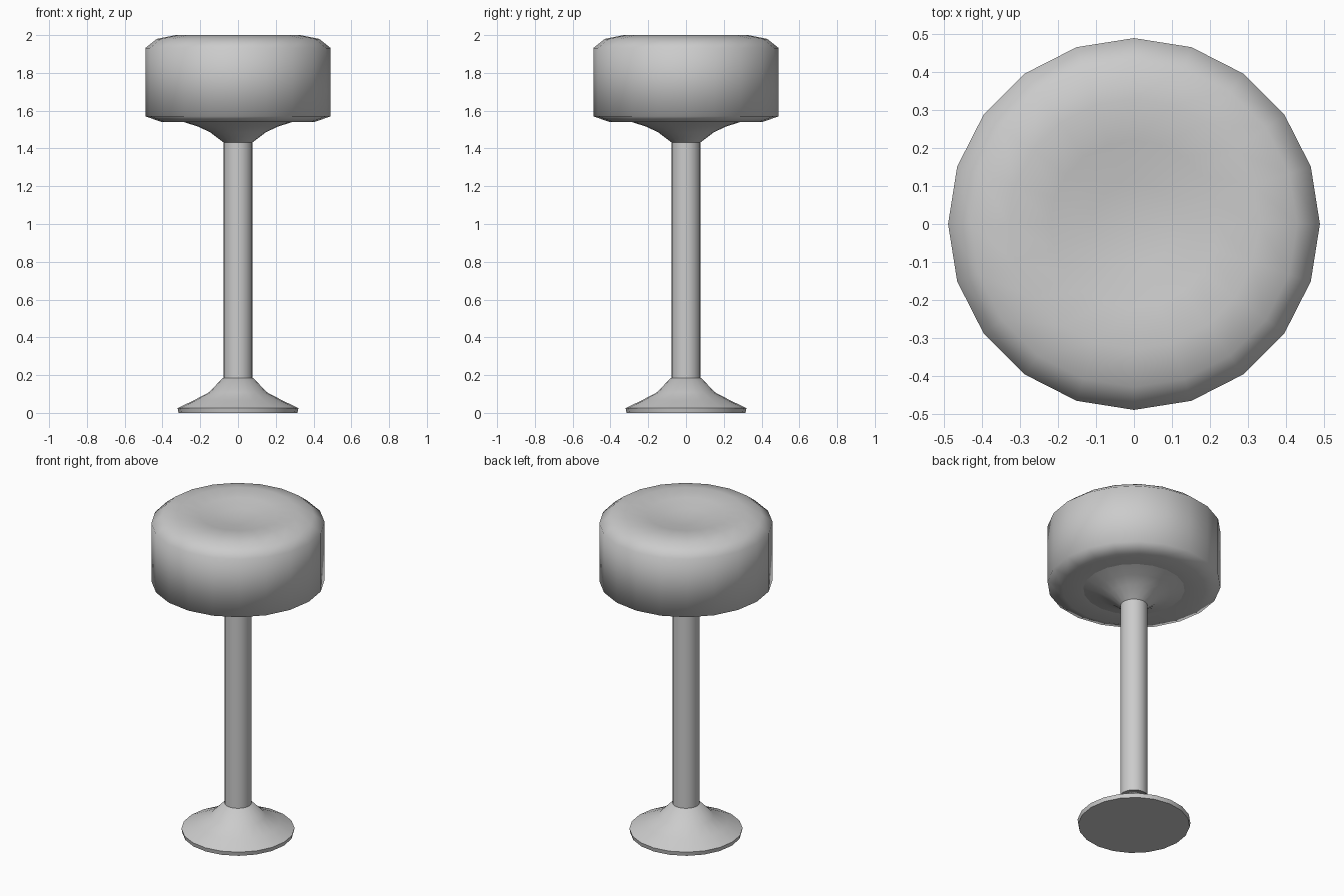
import bpy, bmesh
from math import cos, sin, tau, radians

if "Cube" in bpy.data.objects:
    bpy.data.objects.remove(bpy.data.objects["Cube"])

SIDES = 20


def lathe(name, profile, angle=50):
    """Revolve (radius, z) points around z; radius 0 makes a pole."""
    bm = bmesh.new()
    rings = []
    for r, z in profile:
        if r == 0:
            rings.append([bm.verts.new((0, 0, z))] * SIDES)
        else:
            rings.append([bm.verts.new((r * cos(tau * i / SIDES), r * sin(tau * i / SIDES), z))
                          for i in range(SIDES)])
    for a, b in zip(rings, rings[1:]):
        for i in range(SIDES):
            j = (i + 1) % SIDES
            bm.faces.new(dict.fromkeys((a[i], a[j], b[j], b[i])))
    bmesh.ops.recalc_face_normals(bm, faces=bm.faces[:])
    mesh = bpy.data.meshes.new(name)
    bm.to_mesh(mesh)
    bm.free()
    obj = bpy.data.objects.new(name, mesh)
    bpy.context.collection.objects.link(obj)
    bpy.ops.object.select_all(action='DESELECT')
    obj.select_set(True)
    bpy.context.view_layer.objects.active = obj
    bpy.ops.object.shade_smooth_by_angle(angle=radians(angle))
    return obj


# Padded seat with a shallow dip on top
lathe("seat", [(0, 1.54), (0.29, 1.54), (0.405, 1.54), (0.49, 1.57), (0.49, 1.932),
               (0.43, 1.98), (0.33, 2.0), (0.22, 1.985), (0.11, 1.967), (0, 1.96)], 75)

# Post flaring out into the underside of the seat
lathe("post", [(0, 0.16), (0.077, 0.16), (0.077, 1.432), (0.148, 1.486),
               (0.21, 1.515), (0.29, 1.541)])

# Flared foot
lathe("base", [(0, 0), (0.315, 0), (0.32, 0.025), (0.235, 0.066), (0.155, 0.108),
               (0.08, 0.185), (0, 0.185)])
